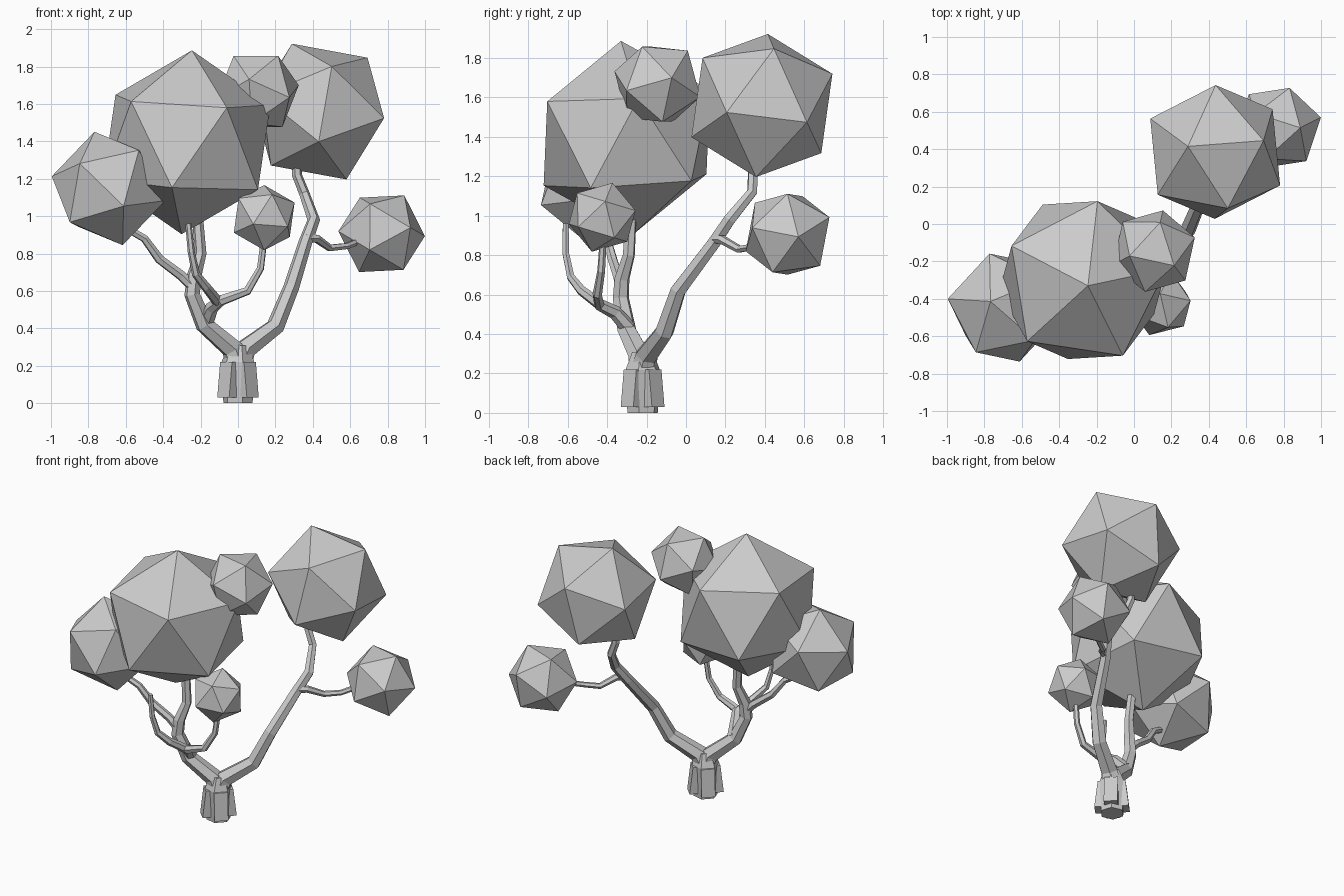
import bpy, bmesh, math
from mathutils import Vector, Matrix

if "Cube" in bpy.data.objects:
    bpy.data.objects.remove(bpy.data.objects["Cube"])


def finish(name, bm):
    bmesh.ops.recalc_face_normals(bm, faces=bm.faces)
    me = bpy.data.meshes.new(name)
    bm.to_mesh(me)
    bm.free()
    ob = bpy.data.objects.new(name, me)
    bpy.context.collection.objects.link(ob)
    return ob


def foliage(name, centre, radius, tip, neighbour):
    """Icosahedron turned so one corner faces 'tip' and an adjacent one 'neighbour' (offsets from centre)."""
    z = Vector(tip).normalized()
    n = Vector(neighbour)
    x = (n - z * n.dot(z)).normalized()
    y = z.cross(x)
    m = Matrix.Translation(centre) @ Matrix((x, y, z)).transposed().to_4x4()
    bm = bmesh.new()
    bmesh.ops.create_icosphere(bm, subdivisions=1, radius=radius, matrix=m)
    finish(name, bm)


def branch(name, pts, sides=6):
    """Faceted tube through (x, y, z, radius) points."""
    P = [Vector(p[:3]) for p in pts]
    bm = bmesh.new()
    rings = []
    side = Vector((0.3, -1, 0))
    for i, p in enumerate(P):
        t = Vector((0, 0, 0))
        if i > 0:
            t += (p - P[i - 1]).normalized()
        if i < len(P) - 1:
            t += (P[i + 1] - p).normalized()
        t.normalize()
        side = (side - t * side.dot(t)).normalized()
        other = t.cross(side)
        rings.append([bm.verts.new(p + pts[i][3] * (side * math.cos(a) + other * math.sin(a)))
                      for a in (2 * math.pi * k / sides for k in range(sides))])
    for a, b in zip(rings, rings[1:]):
        for k in range(sides):
            j = (k + 1) % sides
            bm.faces.new((a[k], a[j], b[j], b[k]))
    bm.faces.new(rings[0][::-1])
    bm.faces.new(rings[-1])
    finish(name, bm)


# Leaf masses
foliage("foliage_large_left", (-.274, -.30, 1.395), .493, (.028, -.03, .495), (.214, -.403, .188))
foliage("foliage_large_right", (.434, .385, 1.559), .392, (-.145, .03, .361), (.256, .061, .291))
foliage("foliage_top_middle", (.107, -.145, 1.667), .232, (.219, .073, .033), (.107, -.08, .194))
foliage("foliage_far_left", (-.692, -.447, 1.148), .314, (-.075, .033, .302), (-.305, .047, .061))
foliage("foliage_far_right", (.768, .515, .906), .238, (.232, .055, -.013), (.12, 0, .201))
foliage("foliage_small_front", (.14, -.425, .992), .182, (0, .053, .176), (.16, .016, .083))

# Trunk core, flaring bark and crotch
branch("trunk", [(0, -.22, 0, .08), (0, -.22, .03, .082), (0, -.22, .22, .09), (.005, -.22, .31, .055)])
bm = bmesh.new()
for k in range(4):
    a = math.radians(45 + 90 * k)
    m = Matrix.Translation((0, -.22, 0)) @ Matrix.Rotation(a, 4, 'Z')
    vs = bmesh.ops.create_cube(bm, size=1)["verts"]
    for v in vs:
        top = v.co.z > 0
        out = v.co.x > 0
        reach = (.09 if top else .112) if out else .03
        v.co = m @ Vector((reach, v.co.y * .09, .22 if top else .03))
finish("root_flares", bm)

# Two main limbs
branch("left_limb", [(0, -.22, .2, .07), (-.03, -.235, .29, .06), (-.18, -.30, .42, .05),
                     (-.245, -.33, .58, .043), (-.235, -.325, .68, .04), (-.20, -.29, .80, .032),
                     (-.215, -.28, .98, .03), (-.23, -.28, 1.1, .028)])
branch("right_limb", [(0, -.22, .2, .07), (.04, -.2, .29, .06), (.2, -.11, .41, .05),
                      (.285, -.04, .62, .043), (.36, .14, .86, .037), (.405, .22, .98, .034),
                      (.355, .335, 1.12, .028), (.315, .34, 1.22, .027), (.315, .34, 1.32, .026)])

# Side branches
branch("far_left_branch", [(-.24, -.33, .62, .03), (-.30, -.34, .68, .028), (-.42, -.37, .77, .026),
                           (-.50, -.40, .88, .022), (-.62, -.43, .95, .02)])
branch("far_right_branch", [(.36, .14, .88, .026), (.42, .18, .88, .024), (.49, .27, .83, .02),
                            (.58, .33, .84, .018), (.68, .45, .88, .018)])
branch("front_branch", [(-.17, -.29, .43, .04), (-.14, -.36, .51, .036), (-.09, -.44, .55, .03),
                        (.05, -.45, .60, .024), (.12, -.43, .72, .02), (.14, -.42, .88, .018)])
branch("bare_twig", [(-.11, -.43, .545, .03), (-.17, -.53, .62, .026), (-.225, -.585, .69, .022),
                     (-.25, -.61, .81, .019), (-.265, -.61, .96, .017)])
